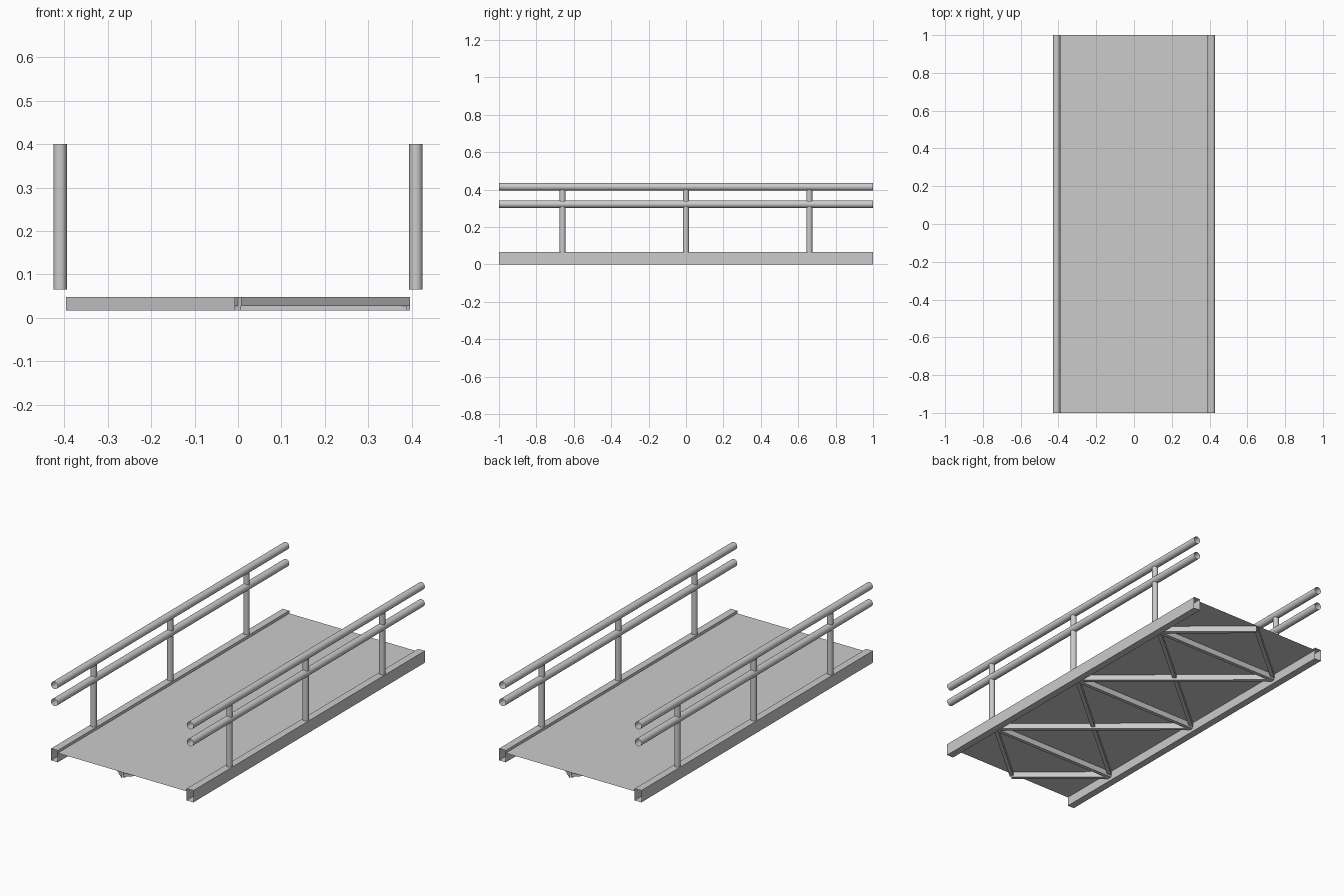
import bpy, bmesh, math
from mathutils import Vector

if "Cube" in bpy.data.objects:
    bpy.data.objects.remove(bpy.data.objects["Cube"])


def tube(name, start, end, profile, smooth=False):
    """Sweep a closed profile (side, up) from start to end, leaving the ends open."""
    a, b = Vector(start), Vector(end)
    d = (b - a).normalized()
    ref = Vector((0, 1, 0)) if abs(d.z) > 0.9 else Vector((0, 0, 1))
    side = d.cross(ref).normalized()
    up = side.cross(d)
    bm = bmesh.new()
    rings = [[bm.verts.new(p + side * u + up * v) for u, v in profile] for p in (a, b)]
    n = len(profile)
    for i in range(n):
        j = (i + 1) % n
        f = bm.faces.new((rings[0][j], rings[0][i], rings[1][i], rings[1][j]))
        f.smooth = smooth
    for f in bm.faces:  # keep normals pointing outwards
        c = f.calc_center_median() - (a + b) / 2
        f.normal_update()
        if f.normal.dot(c - d * c.dot(d)) < 0:
            f.normal_flip()
    me = bpy.data.meshes.new(name)
    bm.to_mesh(me)
    bm.free()
    ob = bpy.data.objects.new(name, me)
    bpy.context.collection.objects.link(ob)
    return ob


def rect(w, h):
    return [(-w / 2, -h / 2), (w / 2, -h / 2), (w / 2, h / 2), (-w / 2, h / 2)]


def circle(r, n=20):
    return [(r * math.cos(2 * math.pi * i / n), r * math.sin(2 * math.pi * i / n)) for i in range(n)]


X, INNER = 0.41, 0.39
NODES = (-0.66, 0.0, 0.66)

# Side beams, handrails and posts on both sides
for s, label in ((-1, "left"), (1, "right")):
    tube(f"side_beam_{label}", (s * X, -1, 0.0325), (s * X, 1, 0.0325), rect(0.04, 0.065))
    tube(f"top_rail_{label}", (s * X, -1, 0.415), (s * X, 1, 0.415), circle(0.02), True)
    tube(f"middle_rail_{label}", (s * X, -1, 0.322), (s * X, 1, 0.322), circle(0.02), True)
    for i, y in enumerate(NODES):
        tube(f"post_{label}_{i}", (s * X, y, 0.065), (s * X, y, 0.4), circle(0.0155), True)

# Deck sheet sitting slightly below the beam tops
bpy.ops.mesh.primitive_plane_add(size=1, location=(0, 0, 0.05))
deck = bpy.context.object
deck.name = "deck"
deck.scale = (2 * INNER, 2, 1)


def brace(name, p, q, h):
    z = 0.048 - h / 2
    tube(name, (*p, z), (*q, z), rect(0.02, h))


# Cross members under the deck
for i, y in enumerate(NODES):
    brace(f"cross_member_{i}", (-INNER, y), (INNER, y), 0.031)

# Crossed diagonals between the cross members
for i in range(2):
    y0, y1 = NODES[i], NODES[i + 1]
    brace(f"diagonal_deep_{i}", (INNER, y0), (-INNER, y1), 0.031)
    brace(f"diagonal_shallow_{i}", (-INNER, y0), (INNER, y1), 0.021)

# Half diagonals meeting at the middle of each end
for e, label in ((-1, "front"), (1, "back")):
    for s in (-1, 1):
        h = 0.031 if s * e > 0 else 0.021
        brace(f"end_diagonal_{label}_{'left' if s < 0 else 'right'}",
              (s * INNER, e * 0.66), (0, e * 0.99), h)
